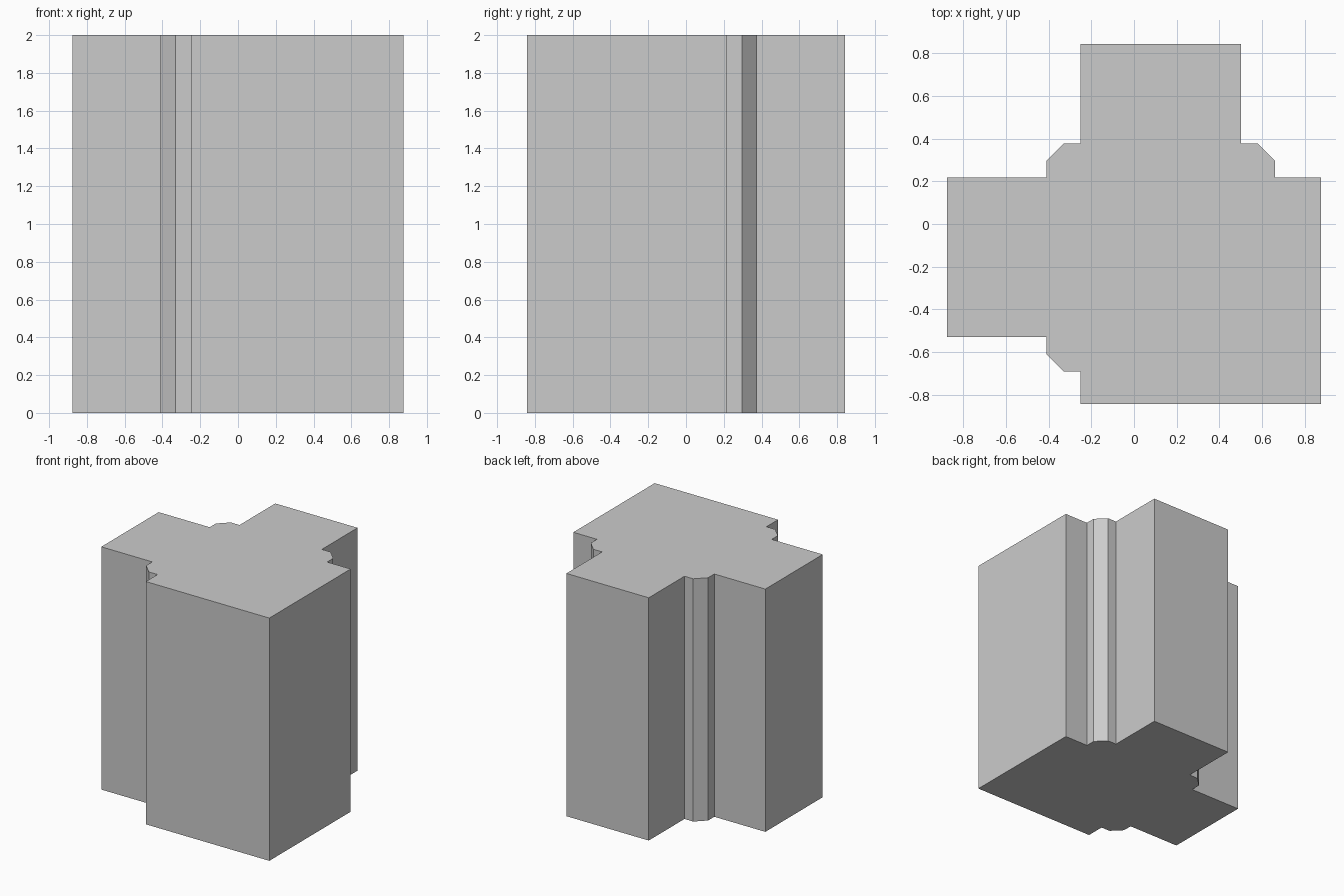
import bpy, bmesh

if "Cube" in bpy.data.objects:
    bpy.data.objects.remove(bpy.data.objects["Cube"])

HEIGHT = 2.0
X0, X1 = -0.25, 0.50      # upper arm sides
Y0, Y1 = -0.53, 0.217     # left arm sides
R, T = 0.875, 0.842       # outer half extents
S = 0.08                  # step size of the corner fillets


def corner(x, y, sx, sy):
    """Chamfered block in an inner corner, listed from the arm along y to the arm along x."""
    return [(x, y + sy * 2 * S), (x + sx * S, y + sy * 2 * S),
            (x + sx * 2 * S, y + sy * S), (x + sx * 2 * S, y)]


# Cross-shaped outline, counter-clockwise from the front left
profile = [(X0, -T), (R, -T), (R, Y1)]
profile += corner(X1, Y1, 1, 1)[::-1]
profile += [(X1, T), (X0, T)]
profile += corner(X0, Y1, -1, 1)
profile += [(-R, Y1), (-R, Y0)]
profile += corner(X0, Y0, -1, -1)[::-1]

# Extrude the outline into the pillar
bm = bmesh.new()
base = bm.faces.new([bm.verts.new((x, y, 0)) for x, y in profile])
top = bmesh.ops.extrude_face_region(bm, geom=[base], use_keep_orig=True)
bmesh.ops.translate(bm, vec=(0, 0, HEIGHT),
                    verts=[v for v in top["geom"] if isinstance(v, bmesh.types.BMVert)])
bmesh.ops.recalc_face_normals(bm, faces=bm.faces)
mesh = bpy.data.meshes.new("pillar")
bm.to_mesh(mesh)
bm.free()
bpy.context.collection.objects.link(bpy.data.objects.new("pillar", mesh))
